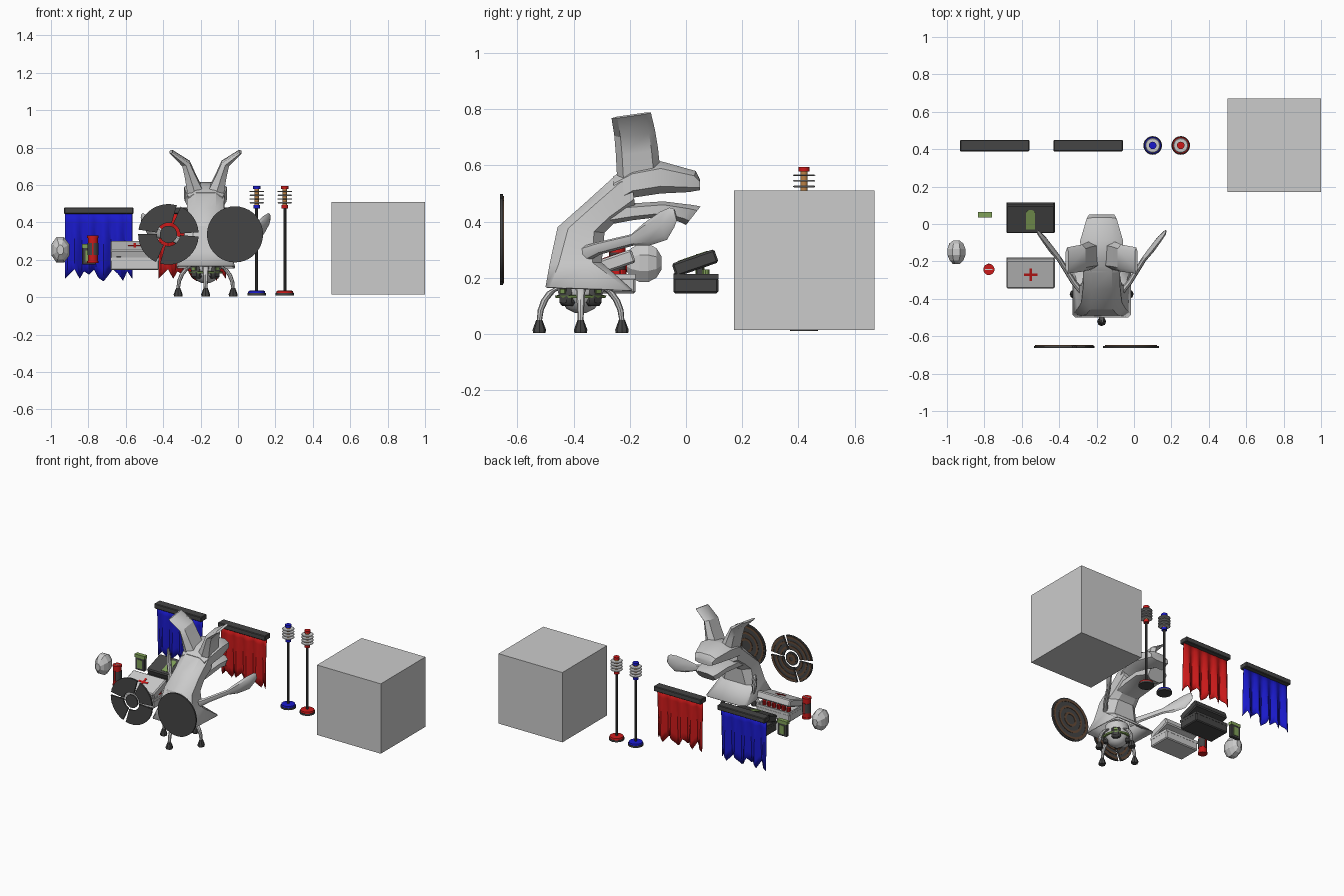
import bpy, bmesh, math, random
from mathutils import Matrix, Vector

if "Cube" in bpy.data.objects:
    bpy.data.objects.remove(bpy.data.objects["Cube"])
random.seed(4)
T = math.tau

def mat(name, c):
    m = bpy.data.materials.new(name)
    m.diffuse_color = (*c, 1)
    m.use_nodes = True
    m.node_tree.nodes["Principled BSDF"].inputs["Base Color"].default_value = m.diffuse_color
    return m
DARK, RED = mat("dark", (.06, .06, .06)), mat("red", (.6, .01, .01))
BLUE, GREEN = mat("blue", (.01, .01, .6)), mat("green", (.22, .36, .1))
BROWN, ORANGE = mat("brown", (.13, .07, .04)), mat("orange", (.5, .22, .06))

def mesh(name, verts, faces, m=None, M=None):
    me = bpy.data.meshes.new(name)
    me.from_pydata([tuple(v) for v in verts], [], faces)
    if M: me.transform(M)
    bm = bmesh.new(); bm.from_mesh(me)
    bmesh.ops.recalc_face_normals(bm, faces=bm.faces)
    bm.to_mesh(me); bm.free()
    if m: me.materials.append(m)
    o = bpy.data.objects.new(name, me)
    bpy.context.collection.objects.link(o)
    return o

def loft(name, rings, m=None, start=True, end=True, M=None):
    n = len(rings[0])
    f = [(a*n+i, a*n+(i+1) % n, a*n+n+(i+1) % n, a*n+n+i)
         for a in range(len(rings)-1) for i in range(n)]
    if start: f.append(tuple(range(n)))
    if end: f.append(tuple((len(rings)-1)*n+i for i in range(n)))
    return mesh(name, [v for r in rings for v in r], f, m, M)

def box(name, x0, x1, y0, y1, z0, z1, m=None, bev=0, M=None):
    r = [[(x0, y0, z), (x1, y0, z), (x1, y1, z), (x0, y1, z)] for z in (z0, z1)]
    o = loft(name, r, m, M=M)
    if bev:
        b = o.modifiers.new("bevel", 'BEVEL'); b.width = bev; b.segments = 1
    return o

def lathe(name, x, y, prof, m=None, n=20):
    return loft(name, [[(x+r*math.cos(T*i/n), y+r*math.sin(T*i/n), z) for i in range(n)]
                       for r, z in prof], m)

def cyl(name, x, y, z0, z1, r, m=None, n=20):
    return lathe(name, x, y, [(r, z0), (r, z1)], m, n)

# crate
box("crate", .5, 1, .17, .67, .015, .51)

# coil poles
for x, c, nm in ((.1, BLUE, "blue"), (.25, RED, "red")):
    y = .42
    cyl(nm+"_pole_foot", x, y, .01, .022, .05, DARK)
    lathe(nm+"_pole_base", x, y, [(.046, .022), (.044, .034), (.02, .037)], c)
    cyl(nm+"_pole_rod", x, y, .03, .48, .008, DARK, 10)
    cyl(nm+"_pole_collar", x, y, .475, .492, .018, c)
    cyl(nm+"_pole_core", x, y, .49, .58, .013, ORANGE, 12)
    for k in range(4):
        lathe(nm+"_pole_disc", x, y, [(r, .502+.02*k+h) for r, h in ((.036, 0), (.04, .003), (.036, .006))])
    cyl(nm+"_pole_cap", x, y, .578, .595, .02, c)

# ragged banners
def banner(x0, c, nm):
    box(nm+"_banner_bar", x0, x0+.37, .388, .45, .445, .48, DARK, .004)
    n, rows = 28, 6
    low = [.10, .125, .15, .10, .14, .12, .15, .105, .085, .12, .15, .125, .09, .14, .10]
    v = []
    for j in range(rows+1):
        for i in range(n+1):
            t = j/rows
            a = i/2
            k = min(int(a), 13)
            b = low[k]+(low[k+1]-low[k])*(a-k)
            v.append((x0+.005+.36*i/n, .418+.015*t**.5*math.sin(i*1.05+.6*t), .455+(b-.455)*t))
    w = n+1
    f = [(j*w+i, j*w+i+1, j*w+w+i+1, j*w+w+i) for j in range(rows) for i in range(n)]
    o = mesh(nm+"_banner_cloth", v, f, c)
    s = o.modifiers.new("thick", 'SOLIDIFY'); s.thickness = .004
banner(-.93, BLUE, "blue")
banner(-.43, RED, "red")

# round shields
def sector(name, cx, r0, r1, a0, a1, y0, y1, m):
    n = max(4, round((a1-a0)/10))
    rings = []
    for i in range(n+1):
        a = math.radians(a0+(a1-a0)*i/n)
        rings.append([(cx+r*math.cos(a), y, .336+r*math.sin(a))
                      for r, y in ((r0, y0), (r1, y0), (r1, y1), (r0, y1))])
    loft(name, rings, m)
for a0, a1 in ((0, 70), (70, 175), (175, 250), (250, 360)):
    sector("broken_shield_piece", -.372, .062, .162, a0+4, a1-4, -.662, -.651, DARK)
    for r in (.075, .11, .142):
        sector("broken_shield_rim", -.372, r, r+.014, a0+5, a1-5, -.652, -.648, BROWN)
sector("broken_shield_boss", -.372, .001, .046, 0, 360, -.66, -.651, DARK)
sector("broken_shield_boss_back", -.372, .015, .035, 0, 360, -.652, -.648, BROWN)
sector("shield", -.016, .0005, .15, 0, 360, -.662, -.651, DARK)
for r in (.035, .08, .125):
    sector("shield_rim", -.016, r, r+.015, 0, 360, -.652, -.648, BROWN)

# creature costume: open-bottomed lofted body, head, jaw, ears, arms
CX = -.173
OCT = [(-1, -.55), (-.55, -1), (.55, -1), (1, -.55), (1, .55), (.55, 1), (-.55, 1), (-1, .55)]
def section(p, q, hw, cut=.55):
    p, q = Vector(p), Vector(q)
    out = []
    for u, w in OCT:
        if abs(u) < 1: u = math.copysign(cut, u)
        if abs(w) < 1: w = math.copysign(cut, w)
        c = p.lerp(q, (w+1)/2)
        out.append((CX+u*hw, c.x, c.y))
    return out
body = loft("costume_body", [
    section((-.50, .167), (-.19, .157), .157, .9),
    section((-.485, .25), (-.30, .255), .128, .65),
    section((-.457, .38), (-.29, .36), .108),
    section((-.35, .475), (-.25, .40), .098),
    section((-.245, .57), (-.20, .43), .10),
    section((-.20, .585), (-.18, .45), .10)], None, start=False)
s = body.modifiers.new("shell", 'SOLIDIFY'); s.thickness = .006
loft("costume_head", [
    section((-.26, .56), (-.25, .45), .09),
    section((-.19, .595), (-.19, .485), .11),
    section((-.09, .615), (-.09, .50), .115),
    section((.035, .58), (.01, .505), .08),
    section((.05, .55), (.05, .512), .068)])
loft("costume_jaw", [
    section((-.27, .46), (-.27, .39), .085),
    section((-.19, .465), (-.19, .405), .09),
    section((-.08, .472), (-.08, .418), .09),
    section((.025, .459), (-.02, .398), .078),
    section((.052, .454), (.0, .388), .066)])
for sx in (-1, 1):
    ear = []
    for x, z, t, y0, y1 in ((.055, .56, .04, -.245, -.09), (.085, .655, .026, -.25, -.10),
                            (.105, .715, .02, -.255, -.11), (.185, .778, .007, -.265, -.125)):
        ym, d = (y0+y1)/2, (y1-y0)/2
        ear.append([(CX+sx*(x+t*u), ym+d*w, z-.4*t*u+.01*w) for u, w in
                    ((-1, -.7), (0, -1), (1, -.7), (1, .7), (0, 1), (-1, .7))])
    loft("costume_ear", ear)
    arm = []
    for x, y, z, th, h in ((.10, -.37, .28, .014, .03), (.15, -.31, .305, .013, .022),
                           (.225, -.19, .335, .012, .02), (.265, -.14, .355, .014, .04),
                           (.31, -.08, .385, .012, .05), (.335, -.05, .415, .008, .035),
                           (.343, -.037, .425, .004, .02)):
        arm.append([(CX+sx*(x+th*math.cos(T*i/8)), y-.4*h*math.sin(T*i/8)*.6+.6*th*math.cos(T*i/8)*-1,
                     z+h*math.sin(T*i/8)) for i in range(8)])
    loft("costume_arm", arm)

# walker under the costume
CY = -.375
lathe("walker_core", CX, CY, [(.02, .075), (.05, .09), (.075, .125), (.085, .17), (.075, .22), (.04, .25), (.01, .256)], None, 16)
lathe("walker_band", CX, CY, [(.07, .128), (.088, .128), (.092, .137), (.07, .14)], GREEN, 16)
for k in range(4):
    R = Matrix.Translation((CX, CY, 0)) @ Matrix.Rotation(T*k/4, 4, 'Z')
    leg = [[(r+t*math.cos(T*i/8), t*math.sin(T*i/8)*1.1, z) for i in range(8)]
           for r, z, t in ((.147, .045, .009), (.142, .085, .011), (.128, .12, .013), (.105, .15, .015), (.06, .175, .017))]
    loft("walker_leg", leg, M=R)
    foot = [[(.147+t*math.cos(T*i/8), t*math.sin(T*i/8), z) for i in range(8)]
            for t, z in ((.022, .003), (.024, .015), (.011, .05))]
    loft("walker_foot", foot, DARK, M=R)
    R2 = R @ Matrix.Rotation(T/8, 4, 'Z')
    box("walker_plate", .045, .088, -.03, .03, .10, .175, DARK, .012, R2)
    box("walker_plate_trim", .05, .092, -.012, .012, .145, .16, GREEN, 0, R2)

# hinged supply cases
def case(nm, y0, m, mark):
    x0, x1, y1 = -.683, -.423, y0+.165
    xm = (x0+x1)/2
    box(nm+"_case_base", x0, x1, y0+.005, y1, .145, .2, m, .006)
    for a, b, c, d in ((x0, x1, y0+.005, y0+.015), (x0, x1, y1-.01, y1), (x0, x0+.01, y0+.005, y1), (x1-.01, x1, y0+.005, y1)):
        box(nm+"_case_wall", a, b, c, d, .195, .213, m)
    for k in range(6):
        cyl(nm+"_case_vial", x0+.035+k*.038, y1-.045, .195, .23, .014, mark, 10)
    M = Matrix.Translation((0, y0+.015, .203)) @ Matrix.Rotation(math.radians(19), 4, 'X')
    L = .16
    box(nm+"_case_lid", x0, x1, 0, L, 0, .05, m, .007, M)
    for x in (x0+.045, x1-.045):
        box(nm+"_case_hinge", x-.012, x+.012, -.006, .005, -.008, .015, DARK, 0, M)
    return M, xm, L/2
M, x, y = case("medical", -.345, None, RED)
box("cross_bar", x-.036, x+.036, y-.007, y+.007, .048, .052, RED, 0, M)
box("cross_post", x-.007, x+.007, y-.036, y+.036, .048, .052, RED, 0, M)
M, x, y = case("ammo", -.05, DARK, GREEN)
pts = [(-.025, -.055), (.025, -.055)] + [(.025*math.cos(T*i/16), .03+.025*math.sin(T*i/16)) for i in range(9)]
loft("round_mark", [[(x+a, y+b, z) for a, b in pts] for z in (.048, .052)], GREEN, M=M)

# canister with ribs
cyl("canister", -.776, -.243, .185, .325, .027, RED)
cyl("canister_band", -.776, -.243, .225, .29, .029, DARK)
for z in (.182, .317):
    cyl("canister_rim", -.776, -.243, z, z+.012, .03, RED)
box("canister_stripe", -.78, -.772, -.2735, -.21, .22, .295, RED)
box("canister_lid_mark", -.796, -.756, -.246, -.24, .328, .331)

# small magazine
box("magazine", -.833, -.76, .037, .062, .175, .28, DARK, .003)
box("magazine_cap", -.835, -.758, .035, .064, .262, .284, GREEN)
box("magazine_panel", -.815, -.778, .034, .065, .19, .25, GREEN)

# faceted stone
ring = []
for y, r in ((-.215, .02), (-.195, .042), (-.165, .055), (-.135, .055), (-.105, .042), (-.088, .02)):
    ring.append([(-.95+.95*r*math.cos(T*(i+.5)/8)*random.uniform(.95, 1.03), y, .253+1.35*r*math.sin(T*(i+.5)/8)) for i in range(8)])
loft("faceted_stone", ring)

# shading
smooth = ("pole", "costume", "walker", "shield", "canister", "cloth", "vial")
bpy.ops.object.select_all(action='DESELECT')
for o in bpy.context.collection.objects:
    if any(k in o.name for k in smooth):
        o.select_set(True)
        bpy.context.view_layer.objects.active = o
bpy.ops.object.shade_smooth_by_angle(angle=math.radians(32))
